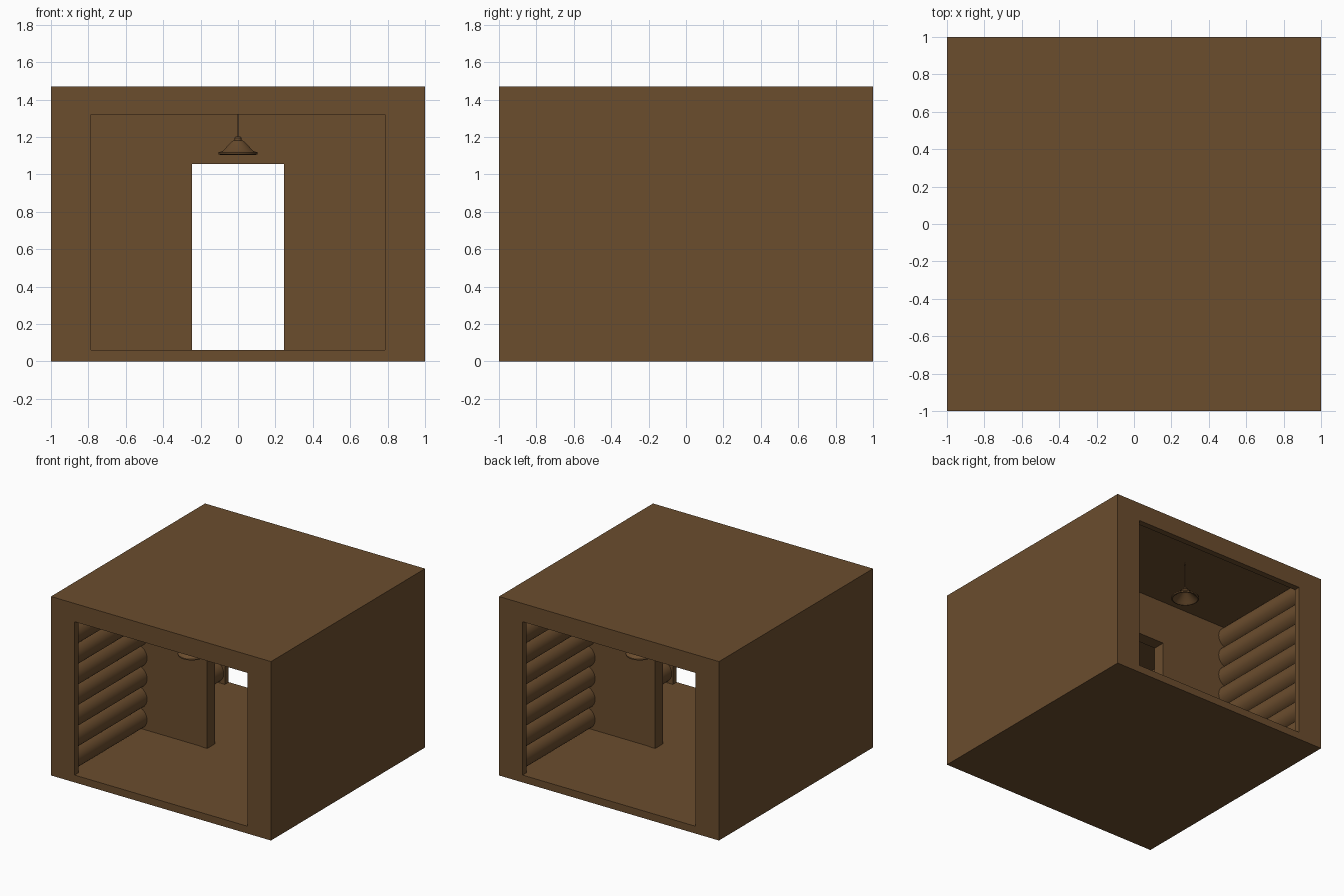
import bpy
import bmesh
import math
from mathutils import Matrix, Vector

cube = bpy.data.objects.get("Cube")
if cube:
    bpy.data.objects.remove(cube, do_unlink=True)

wood = bpy.data.materials.new("brown wood")
wood.use_nodes = True
BROWN = (0.147, 0.074, 0.027, 1)
wood.diffuse_color = BROWN
wood.node_tree.nodes["Principled BSDF"].inputs["Base Color"].default_value = BROWN

HEIGHT, FLOOR, CEILING = 1.47, 0.06, 1.415
WALL, JAMB = 0.06, 0.05
OPEN_X, OPEN_TOP = 0.785, 1.32


def finish(name, bm, smooth=False):
    bmesh.ops.recalc_face_normals(bm, faces=bm.faces)
    mesh = bpy.data.meshes.new(name)
    bm.to_mesh(mesh)
    bm.free()
    mesh.materials.append(wood)
    obj = bpy.data.objects.new(name, mesh)
    bpy.context.collection.objects.link(obj)
    if smooth:
        bpy.ops.object.select_all(action="DESELECT")
        obj.select_set(True)
        bpy.context.view_layer.objects.active = obj
        bpy.ops.object.shade_smooth_by_angle(angle=math.radians(35))
    return obj


def box(name, low, high):
    low, high = Vector(low), Vector(high)
    bm = bmesh.new()
    matrix = Matrix.Translation((low + high) / 2) @ Matrix.Diagonal((*(high - low), 1))
    bmesh.ops.create_cube(bm, size=1, matrix=matrix)
    return finish(name, bm)


def arch(name, outer_x, outer_z, inner_x, inner_z, y0, y1, base, sill=None):
    """Extruded frame: an inverted U, or a closed ring when a sill is given."""
    outer = [(-outer_x, base), (-outer_x, outer_z), (outer_x, outer_z), (outer_x, base)]
    low = base if sill is None else sill
    inner = [(-inner_x, low), (-inner_x, inner_z), (inner_x, inner_z), (inner_x, low)]
    bm = bmesh.new()
    a = [bm.verts.new((x, y0, z)) for x, z in outer]
    b = [bm.verts.new((x, y0, z)) for x, z in inner]
    spans = 3 if sill is None else 4
    faces = []
    for i in range(spans):
        j = (i + 1) % 4
        faces.append(bm.faces.new((a[i], a[j], b[j], b[i])))
    grown = bmesh.ops.extrude_face_region(bm, geom=faces, use_keep_orig=True)
    moved = [v for v in grown["geom"] if isinstance(v, bmesh.types.BMVert)]
    bmesh.ops.translate(bm, verts=moved, vec=(0, y1 - y0, 0))
    return finish(name, bm)


def lathe(name, profile, y, closed=False, segments=32):
    bm = bmesh.new()
    verts = [bm.verts.new((r, y, z)) for r, z in profile]
    pairs = list(zip(verts, verts[1:]))
    if closed:
        pairs.append((verts[-1], verts[0]))
    edges = [bm.edges.new(p) for p in pairs]
    bmesh.ops.spin(bm, geom=verts + edges, cent=(0, y, 0), axis=(0, 0, 1),
                   angle=math.tau, steps=segments)
    bmesh.ops.remove_doubles(bm, verts=bm.verts, dist=0.0001)
    return finish(name, bm, smooth=True)


# Outer shell: floor, roof and side walls as one tube along y
arch("outer_shell", 1, HEIGHT, 1 - WALL, CEILING, -1, 1, 0, FLOOR)

# Partition with its doorway and a slightly proud door frame
arch("partition_wall", 1 - WALL, CEILING, 0.29, 1.10, -0.045, 0.045, FLOOR)
arch("door_frame", 0.30, 1.11, 0.245, 1.055, -0.05, 0.05, FLOOR)

# Log lining, shared by all four side walls
LOGS = 8
pitch = (CEILING - FLOOR) / LOGS
radius = 0.09
for side, sx in (("right", -1), ("left", 1)):
    for end, sy in (("front", -1), ("back", 1)):
        bm = bmesh.new()
        for i in range(LOGS):
            place = Matrix.Translation((sx * 0.885, sy * 0.5, FLOOR + pitch * (i + 0.5)))
            bmesh.ops.create_cone(bm, cap_ends=True, segments=32, radius1=radius,
                                  radius2=radius, depth=0.92,
                                  matrix=place @ Matrix.Rotation(math.pi / 2, 4, "X"))
        finish(f"{end}_{side}_logs", bm, smooth=True)

# Wide openings at both ends, each with a hanging lamp behind it
SHADE = [(0.022, 1.182), (0.035, 1.175), (0.082, 1.125), (0.105, 1.118), (0.105, 1.108),
         (0.096, 1.105), (0.078, 1.118), (0.03, 1.168), (0.018, 1.172)]
CAP = [(0, 1.205), (0.012, 1.203), (0.018, 1.196), (0.018, 1.17), (0, 1.17)]
CORD = [(0, CEILING), (0.004, CEILING), (0.004, 1.2), (0, 1.2)]
for end, s in (("front", -1), ("back", 1)):
    arch(f"{end}_opening_wall", 1, HEIGHT, OPEN_X, OPEN_TOP, s, s * (1 - JAMB), 0, FLOOR)
    lathe(f"{end}_lamp_shade", SHADE, s * 0.6, closed=True)
    lathe(f"{end}_lamp_cap", CAP, s * 0.6)
    lathe(f"{end}_lamp_cord", CORD, s * 0.6, segments=8)
